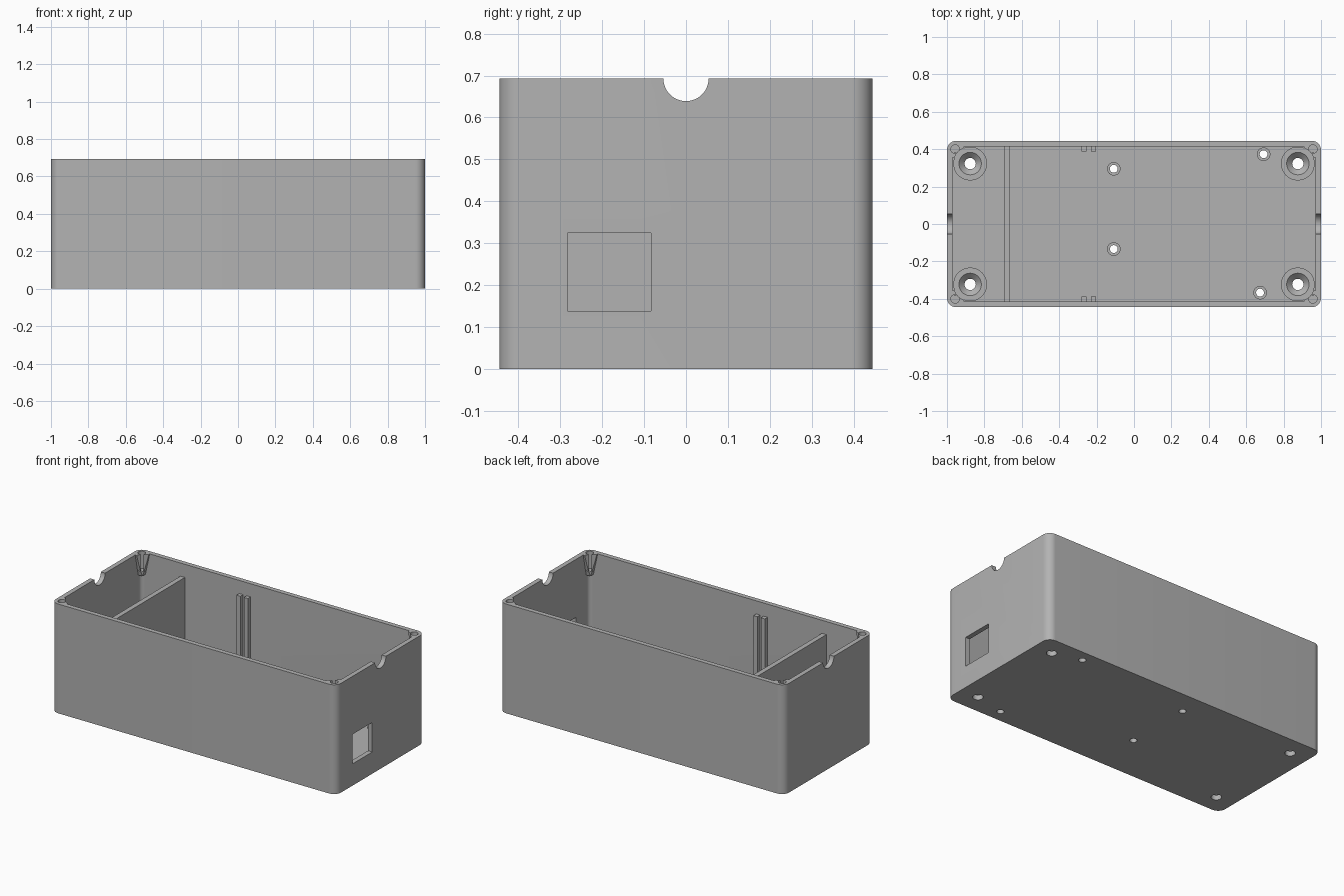
import bpy
import bmesh
import math
from mathutils import Matrix, Vector

cube = bpy.data.objects.get("Cube")
if cube:
    bpy.data.objects.remove(cube, do_unlink=True)

# Overall sizes
HX, HY, H = 1.0, 0.445, 0.693
WALL, FLOOR = 0.03, 0.03
IX, IY = HX - WALL, HY - WALL
BOSS = Vector((0.876, 0.323))
STANDOFFS = [(-0.108, 0.295), (-0.108, -0.134), (0.693, 0.373), (0.674, -0.367)]
CORNERS = [(sx, sy) for sx in (-1, 1) for sy in (-1, 1)]

grey = bpy.data.materials.new("plain grey")
grey.use_nodes = True
GREY = (0.45, 0.45, 0.45, 1)
grey.diffuse_color = GREY
grey.node_tree.nodes["Principled BSDF"].inputs["Base Color"].default_value = GREY


def finish(bm, name):
    bmesh.ops.recalc_face_normals(bm, faces=bm.faces)
    mesh = bpy.data.meshes.new(name)
    bm.to_mesh(mesh)
    bm.free()
    mesh.materials.append(grey)
    ob = bpy.data.objects.new(name, mesh)
    bpy.context.collection.objects.link(ob)
    return ob


def box(name, lo, hi, radius=0):
    """Box between two corners, optionally with rounded upright edges."""
    lo, hi = Vector(lo), Vector(hi)
    bm = bmesh.new()
    bmesh.ops.create_cube(bm, size=1)
    bmesh.ops.transform(bm, verts=bm.verts, matrix=Matrix.Translation((lo + hi) / 2)
                        @ Matrix.Diagonal((*(hi - lo), 1)))
    if radius:
        upright = [e for e in bm.edges if abs(e.verts[0].co.z - e.verts[1].co.z) > 0.01]
        bmesh.ops.bevel(bm, geom=upright, offset=radius, segments=10,
                        profile=0.5, affect='EDGES')
    return finish(bm, name)


def cylinder(name, x, y, r, z0, z1, segments=48):
    bm = bmesh.new()
    bmesh.ops.create_cone(bm, cap_ends=True, segments=segments, radius1=r, radius2=r,
                          depth=z1 - z0, matrix=Matrix.Translation((x, y, (z0 + z1) / 2)))
    return finish(bm, name)


def lathe(name, x, y, profile, segments=48):
    """Closed ring of (radius, height) points turned about an upright axis."""
    bm = bmesh.new()
    rings = []
    for i in range(segments):
        a = math.tau * i / segments
        rings.append([bm.verts.new((x + r * math.cos(a), y + r * math.sin(a), z))
                      for r, z in profile])
    n = len(profile)
    for i in range(segments):
        a, b = rings[i], rings[(i + 1) % segments]
        for j in range(n):
            k = (j + 1) % n
            bm.faces.new((a[j], b[j], b[k], a[k]))
    return finish(bm, name)


def combine(target, tool, operation='DIFFERENCE'):
    mod = target.modifiers.new("combine", 'BOOLEAN')
    mod.object, mod.operation, mod.solver = tool, operation, 'EXACT'
    bpy.context.view_layer.objects.active = target
    bpy.ops.object.modifier_apply(modifier=mod.name)
    bpy.data.objects.remove(tool, do_unlink=True)


def smooth(ob):
    bpy.ops.object.select_all(action='DESELECT')
    ob.select_set(True)
    bpy.context.view_layer.objects.active = ob
    bpy.ops.object.shade_smooth_by_angle(angle=math.radians(30))


# Open shell with rounded upright corners
shell = box("enclosure_shell", (-HX, -HY, 0), (HX, HY, H), 0.05)
combine(shell, box("cavity", (-IX, -IY, FLOOR), (IX, IY, H + 0.1), 0.025))


# Tapered corner posts for the lid screws, scooped for driver clearance
def screw_post(sx, sy):
    bm = bmesh.new()
    bmesh.ops.create_cube(bm, size=1)
    for v in bm.verts:
        top = v.co.z > 0
        reach = 0.06 if top else 0.03
        v.co = (sx * (IX - reach if v.co.x < 0 else IX + 0.012),
                sy * (IY - reach if v.co.y < 0 else IY + 0.012),
                H if top else H - 0.138)
    post = finish(bm, "screw_post")
    combine(post, cylinder("scoop", sx * BOSS.x, sy * BOSS.y, 0.09, 0.1, H + 0.1))
    return post


for sx, sy in CORNERS:
    combine(shell, screw_post(sx, sy), 'UNION')
    combine(shell, cylinder("pilot", sx * 0.956, sy * 0.4, 0.023, H - 0.11, H + 0.1, 32))
    combine(shell, cylinder("mount_hole", sx * BOSS.x, sy * BOSS.y, 0.03, -0.1, 0.1))
for x, y in STANDOFFS:
    combine(shell, cylinder("standoff_hole", x, y, 0.021, -0.1, 0.1, 32))

# Half-round cable notches in both ends, and a socket window in the left end
bm = bmesh.new()
bmesh.ops.create_cone(bm, cap_ends=True, segments=64, radius1=0.054, radius2=0.054, depth=3,
                      matrix=Matrix.Translation((0, 0, H)) @ Matrix.Rotation(math.pi / 2, 4, 'Y'))
combine(shell, finish(bm, "cable_notch"))
combine(shell, box("window", (0.9, -0.283, 0.138), (1.1, -0.083, 0.325)))
smooth(shell)

# Countersunk mounting bosses on the floor
for sx, sy in CORNERS:
    smooth(lathe("mounting_boss", sx * BOSS.x, sy * BOSS.y,
                 [(0.09, 0.02), (0.09, 0.06), (0.06, 0.06), (0.03, 0.03), (0.03, 0.02)]))

# Board standoffs
for x, y in STANDOFFS:
    smooth(lathe("board_standoff", x, y,
                 [(0.036, 0.02), (0.036, 0.07), (0.021, 0.07), (0.021, 0.02)], 32))

# Cross divider and paired guide ribs on the long walls
RIB_TOP = 0.61
box("divider", (-0.694, -IY - 0.01, 0.02), (-0.663, IY + 0.01, RIB_TOP))
for side in (-1, 1):
    for x in (-0.282, -0.229):
        ya, yb = sorted((side * (IY - 0.028), side * (IY + 0.01)))
        box("guide_rib", (x, ya, 0.02), (x + 0.027, yb, RIB_TOP))
